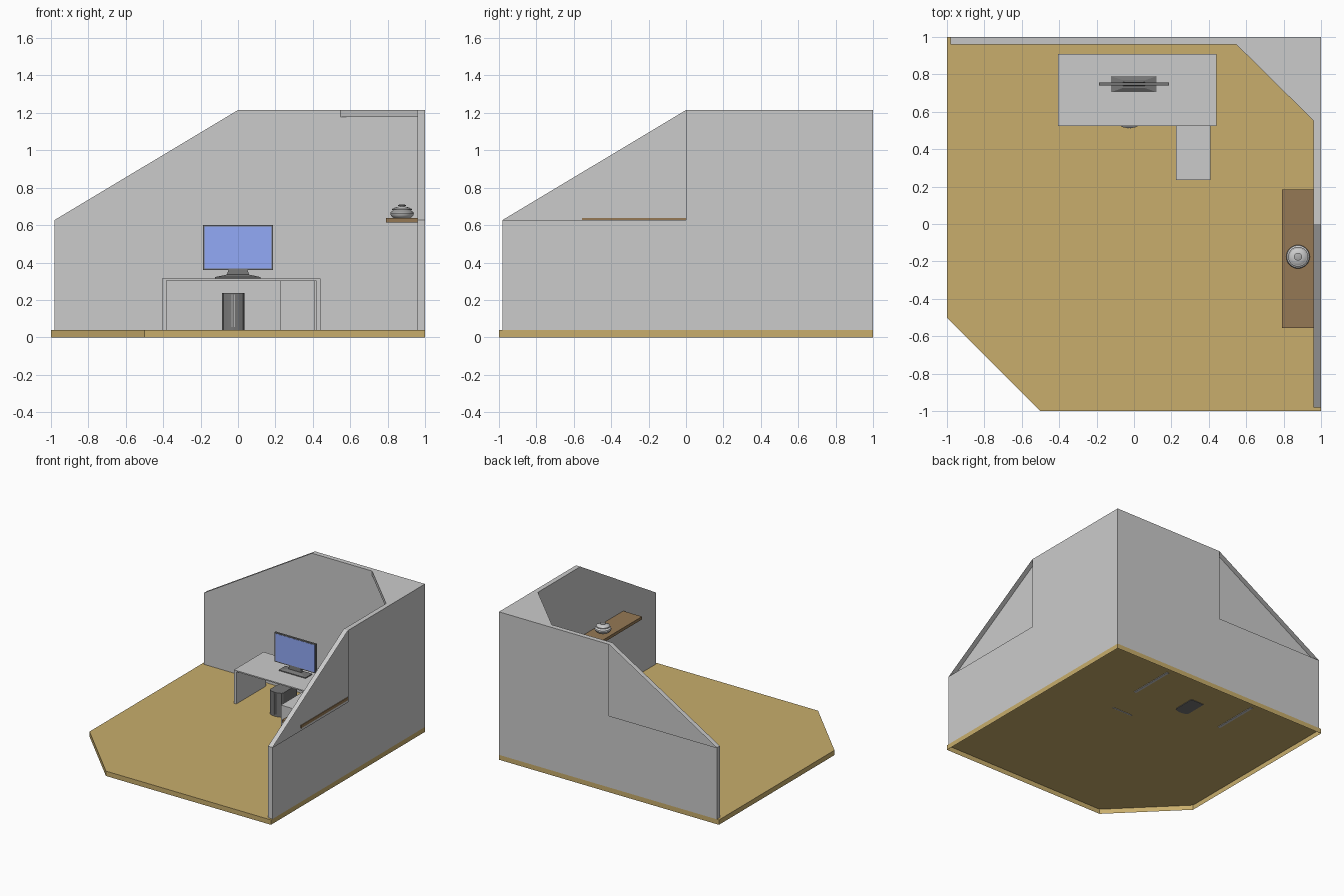
import bpy, bmesh, math

if "Cube" in bpy.data.objects:
    bpy.data.objects.remove(bpy.data.objects["Cube"])

def material(name, rgb):
    m = bpy.data.materials.new(name)
    m.diffuse_color = (*rgb, 1)
    m.use_nodes = True
    m.node_tree.nodes["Principled BSDF"].inputs["Base Color"].default_value = m.diffuse_color
    return m

WOOD = material("floor_wood", (0.58, 0.42, 0.15))
DARK_WOOD = material("shelf_wood", (0.30, 0.19, 0.09))
BLACK = material("black_plastic", (0.18, 0.18, 0.18))
BLUE = material("screen_blue", (0.29, 0.40, 0.93))
STEEL = material("trim_grey", (0.42, 0.42, 0.42))

def finish(name, bm, mat=None):
    bmesh.ops.remove_doubles(bm, verts=bm.verts, dist=1e-5)
    bmesh.ops.recalc_face_normals(bm, faces=bm.faces)
    me = bpy.data.meshes.new(name)
    bm.to_mesh(me)
    bm.free()
    ob = bpy.data.objects.new(name, me)
    bpy.context.collection.objects.link(ob)
    if mat:
        me.materials.append(mat)
    return ob

def add_face(bm, pts):
    return bm.faces.new([bm.verts.new(p) for p in pts])

def prism(name, outline, z0, z1, mat=None, bottom=True, taper=1.0, centre=(0, 0)):
    """Extrude an xy outline from z0 to z1, optionally tapered or open below."""
    bm = bmesh.new()
    cx, cy = centre
    low = [(x, y, z0) for x, y in outline]
    high = [(cx + (x - cx) * taper, cy + (y - cy) * taper, z1) for x, y in outline]
    add_face(bm, high)
    if bottom:
        add_face(bm, low[::-1])
    for i in range(len(low)):
        j = (i + 1) % len(low)
        add_face(bm, [low[i], low[j], high[j], high[i]])
    return finish(name, bm, mat)

def box(name, x0, x1, y0, y1, z0, z1, mat=None, **kw):
    return prism(name, [(x0, y0), (x1, y0), (x1, y1), (x0, y1)], z0, z1, mat, **kw)

# floor: clipped-corner slab, open underneath
prism("floor", [(-1, -0.5), (-0.5, -1), (1, -1), (1, 1), (-1, 1)], 0, 0.04, WOOD, bottom=False)

# walls: hollow, with the outer triangle under the slope left open
def wall(name, place):
    inner = [(1, 0.04), (-0.98, 0.04), (-0.98, 0.628), (0, 1.215), (1, 1.215)]
    outer = [(1, 0.04), (-0.98, 0.04), (-0.98, 0.628), (0, 0.628), (0, 1.215), (1, 1.215)]
    bm = bmesh.new()
    add_face(bm, [place(s, 0.96, z) for s, z in inner])
    add_face(bm, [place(s, 1.0, z) for s, z in outer])
    for i in range(5):
        (s0, z0), (s1, z1) = inner[i], inner[(i + 1) % 5]
        add_face(bm, [place(s0, 0.96, z0), place(s1, 0.96, z1),
                      place(s1, 1.0, z1), place(s0, 1.0, z0)])
    return finish(name, bm)

wall("back_wall", lambda s, t, z: (s, t, z))
wall("right_wall", lambda s, t, z: (t, s, z))
prism("corner_ceiling", [(0.545, 0.962), (0.962, 0.55), (0.962, 0.962)], 1.178, 1.215)

# desk with a side return
box("desk_top", -0.405, 0.44, 0.525, 0.91, 0.305, 0.315)
for side, x in (("left", -0.405), ("right", 0.418)):
    box(f"desk_{side}_panel", x, x + 0.022, 0.525, 0.91, 0.036, 0.306)
box("return_top", 0.225, 0.408, 0.235, 0.53, 0.295, 0.305)
box("return_panel", 0.225, 0.408, 0.235, 0.245, 0.036, 0.296)

# monitor
box("monitor_case", -0.187, 0.187, 0.741, 0.757, 0.36, 0.6, BLACK)
box("monitor_screen", -0.179, 0.179, 0.7395, 0.745, 0.368, 0.592, BLUE)
box("monitor_foot", -0.123, 0.121, 0.705, 0.79, 0.315, 0.322, BLACK)
box("monitor_foot_slope", -0.123, 0.121, 0.705, 0.79, 0.322, 0.335, BLACK,
    taper=0.5, centre=(0, 0.748))
box("monitor_neck", -0.06, 0.06, 0.738, 0.76, 0.333, 0.372, BLACK,
    taper=0.8, centre=(0, 0.75))

# computer tower with a curved front and two trim strips
front = [(-0.025 + 0.06 * math.sin(a), 0.54 - 0.028 * math.cos(a))
         for a in (math.radians(d) for d in range(-90, 91, 30))]
prism("computer_tower", front + [(0.035, 0.715), (-0.085, 0.715)], 0.036, 0.237, BLACK)
for side, x in (("left", -0.034), ("right", -0.021)):
    box(f"tower_{side}_trim", x, x + 0.005, 0.510, 0.52, 0.055, 0.228, STEEL)

# wall shelf, its back edge set into the wall
box("shelf", 0.79, 0.965, -0.557, 0.185, 0.614, 0.638, DARK_WOOD)

# lidded pot
def lathe(name, profile, centre, mat=None, n=32):
    bm = bmesh.new()
    rings = [[(centre[0] + r * math.cos(2 * math.pi * i / n),
               centre[1] + r * math.sin(2 * math.pi * i / n), z) for i in range(n)]
             for r, z in profile]
    for a, b in zip(rings, rings[1:]):
        for i in range(n):
            j = (i + 1) % n
            add_face(bm, [a[i], a[j], b[j], b[i]])
    add_face(bm, rings[0][::-1])
    add_face(bm, rings[-1])
    ob = finish(name, bm, mat)
    bpy.context.view_layer.objects.active = ob
    ob.select_set(True)
    bpy.ops.object.shade_smooth_by_angle(angle=math.radians(35))
    ob.select_set(False)

POT = (0.877, -0.175)
lathe("pot_body", [(0.04, 0.637), (0.052, 0.643), (0.06, 0.652), (0.063, 0.661),
                   (0.06, 0.67), (0.05, 0.677), (0.046, 0.68)], POT)
lathe("pot_rim", [(0.044, 0.679), (0.053, 0.682), (0.053, 0.687), (0.044, 0.689)], POT, STEEL)
lathe("pot_lid", [(0.046, 0.688), (0.038, 0.694), (0.022, 0.698), (0.012, 0.699),
                  (0.012, 0.702)], POT)
lathe("pot_knob", [(0.012, 0.701), (0.021, 0.703), (0.021, 0.707), (0.012, 0.71)], POT, STEEL)
